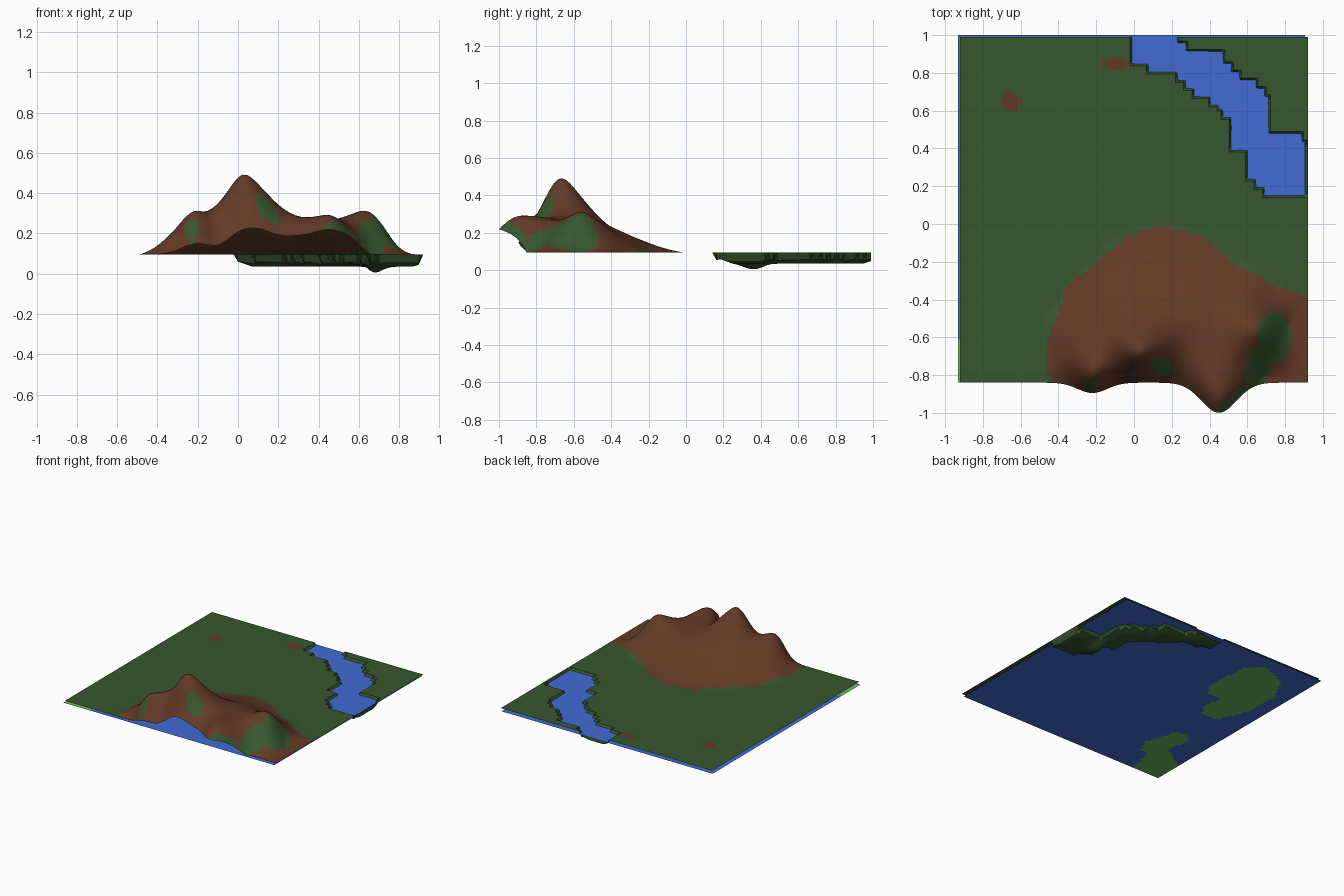
import bpy, math

if "Cube" in bpy.data.objects:
    bpy.data.objects.remove(bpy.data.objects["Cube"])

BASE, WATER_Z = 0.095, 0.077

# ---------- materials ----------
def material(name, rgb):
    m = bpy.data.materials.new(name)
    m.diffuse_color = (*rgb, 1)
    m.use_nodes = True
    m.node_tree.nodes["Principled BSDF"].inputs["Base Color"].default_value = m.diffuse_color
    return m

GRASS = material("grass green", (0.037, 0.095, 0.027))
EARTH = material("earth brown", (0.127, 0.042, 0.019))
BLUE = material("water blue", (0.054, 0.147, 0.65))
LEAF = material("light green", (0.15, 0.48, 0.12))

# ---------- helpers ----------
def inside(x, y, poly):
    hit = False
    for (x1, y1), (x2, y2) in zip(poly, poly[1:] + poly[:1]):
        if (y1 > y) != (y2 > y) and x < (x2 - x1) * (y - y1) / (y2 - y1) + x1:
            hit = not hit
    return hit

def edge_distance(x, y, poly):
    best = 9
    for (x1, y1), (x2, y2) in zip(poly, poly[1:] + poly[:1]):
        dx, dy = x2 - x1, y2 - y1
        t = max(0, min(1, ((x - x1) * dx + (y - y1) * dy) / (dx * dx + dy * dy)))
        best = min(best, math.hypot(x - x1 - t * dx, y - y1 - t * dy))
    return best

def in_ellipse(x, y, e):
    return ((x - e[0]) / e[2]) ** 2 + ((y - e[1]) / e[3]) ** 2 < 1

def smooth(t):
    t = max(0, min(1, t))
    return t * t * (3 - 2 * t)

def bell(x, c, w):
    return math.exp(-((x - c) / w) ** 2)

def sheet(name, x0, x1, y0, y1, n, place, paint, mats):
    """Grid sheet; place(x, y) gives a vertex, paint(x, y) a material index."""
    grid = [(x0 + (x1 - x0) * i / n, y0 + (y1 - y0) * j / n)
            for j in range(n + 1) for i in range(n + 1)]
    w = n + 1
    faces = [(j * w + i, j * w + i + 1, (j + 1) * w + i + 1, (j + 1) * w + i)
             for j in range(n) for i in range(n)]
    me = bpy.data.meshes.new(name)
    me.from_pydata([place(x, y) for x, y in grid], [], faces)
    for m in mats:
        me.materials.append(m)
    for p in me.polygons:
        x = sum(grid[v][0] for v in p.vertices) / 4
        y = sum(grid[v][1] for v in p.vertices) / 4
        p.material_index = paint(x, y)
    ob = bpy.data.objects.new(name, me)
    bpy.context.collection.objects.link(ob)
    bpy.ops.object.select_all(action='DESELECT')
    ob.select_set(True)
    bpy.context.view_layer.objects.active = ob
    bpy.ops.object.shade_smooth_by_angle(angle=math.radians(35))
    return ob

# ---------- mountain: heights interpolated through a few survey points ----------
PEAKS = [(-.22, -.76, .20), (-.33, -.70, .11), (-.12, -.70, .22), (.02, -.68, .395),
         (.04, -.56, .30), (.14, -.66, .31), (.08, -.77, .25), (.22, -.72, .20),
         (.30, -.60, .19), (.32, -.78, .15), (.46, -.77, .19), (.45, -.60, .175),
         (.56, -.68, .15), (.65, -.55, .215), (.56, -.50, .19), (.73, -.60, .13),
         (.80, -.56, .025), (.30, -.35, .115), (.10, -.42, .15), (-.20, -.50, .12),
         (-.10, -.28, .05), (.15, -.22, .06), (.50, -.33, .08), (.70, -.42, .08)]
FRONT = [(-.3, -.84, .025), (-.22, -.84, .055), (-.1, -.84, .05), (.07, -.84, .135),
         (.2, -.84, .10), (.35, -.84, .105), (.47, -.84, .125), (.57, -.84, .08)]
FOOT = [(-.44, -.84), (-.48, -.65), (-.4, -.4), (-.28, -.23), (0, -.05), (.13, 0),
        (.35, -.06), (.52, -.18), (.75, -.31), (.92, -.42), (.86, -.65), (.66, -.84),
        (.9, -.84), (-.7, -.8), (-.7, -.3), (-.3, .1), (.2, .25), (.8, .0)]
SURVEY = PEAKS + FRONT + [(x, y, 0) for x, y in FOOT]

def kernel(a, b, c, d):
    return math.sqrt((a - c) ** 2 + (b - d) ** 2 + 0.0036)

def solve(pts):
    n = len(pts)
    rows = [[kernel(p[0], p[1], q[0], q[1]) for q in pts] + [p[2]] for p in pts]
    for i in range(n):
        k = max(range(i, n), key=lambda r: abs(rows[r][i]))
        rows[i], rows[k] = rows[k], rows[i]
        for r in range(n):
            if r != i:
                f = rows[r][i] / rows[i][i]
                rows[r] = [u - f * v for u, v in zip(rows[r], rows[i])]
    return [rows[i][n] / rows[i][i] for i in range(n)]

WEIGHTS = solve(SURVEY)

def mountain(x, y):
    if y > 0.02 or x < -.52:
        return 0
    h = sum(w * kernel(x, y, p[0], p[1]) for w, p in zip(WEIGHTS, SURVEY))
    h *= smooth((0.02 - y) / .06) * smooth((x + .52) / .06)
    return max(0, h - 0.002)

# ---------- river bed ----------
RIVER = [(.0, 1.02), (.16, 1.02), (.3, .93), (.47, .90), (.51, .80), (.6, .77), (.71, .68),
         (.72, .48), (.8, .50), (.94, .43), (.94, .18), (.7, .18), (.58, .25), (.6, .38),
         (.54, .42), (.52, .55), (.4, .65), (.3, .71), (.22, .80), (.1, .82), (0, .86)]

def land_point(x, y):
    # the river outline is snapped to coarse steps
    sx, sy = (math.floor(x / .04) + .5) * .04, (math.floor(y / .04) + .5) * .04
    if y > .1 and x > -.05 and inside(sx, sy, RIVER):
        d = edge_distance(x, y, RIVER)
        z = .06 - min(.025, d * .35) - .03 * bell(x, .68, .05) * bell(y, .36, .07)
        return (x, y, z)
    lean = .055 * bell(x, -.22, .11) + .16 * bell(x, .45, .13)   # cliff leans forward
    return (x, y - lean * smooth((-.42 - y) / .42), BASE + mountain(x, y))

BROWN = [(-.44, -.85), (-.47, -.65), (-.38, -.42), (-.37, -.34), (-.24, -.24), (-.05, -.07),
         (.13, -.01), (.36, -.06), (.5, -.19), (.75, -.33), (.93, -.39), (.93, -.85)]
BROWN_SPOTS = [(-.65, .65, .05, .05), (-.10, .85, .08, .03)]
GREEN_SPOTS = [(.74, -.60, .09, .14), (.66, -.74, .07, .10), (.15, -.755, .06, .05),
               (-.23, -.80, .03, .03), (.53, -.83, .10, .03)]

def land_paint(x, y):
    if any(in_ellipse(x, y, e) for e in GREEN_SPOTS):
        return 0
    return int(inside(x, y, BROWN) or any(in_ellipse(x, y, e) for e in BROWN_SPOTS))

sheet("land", -.92, .92, -.84, .99, 84, land_point, land_paint, [GRASS, EARTH])

# ---------- water sheet with green shallows ----------
SHALLOWS = [
    [(-.71, .81), (-.5, .89), (-.39, .79), (-.35, .5), (-.36, .42), (-.42, .33), (-.55, .34),
     (-.51, .19), (-.58, .08), (-.7, .07), (-.82, .33), (-.83, .6)],
    [(-.7, -.21), (-.6, -.26), (-.52, -.5), (-.57, -.6), (-.64, -.61), (-.7, -.85),
     (-.95, -.85), (-.95, -.62), (-.81, -.53), (-.72, -.48), (-.75, -.3)]]

sheet("water", -.932, .905, -.84, 1.0, 80, lambda x, y: (x, y, WATER_Z),
      lambda x, y: int(any(inside(x, y, p) for p in SHALLOWS)), [BLUE, LEAF])
